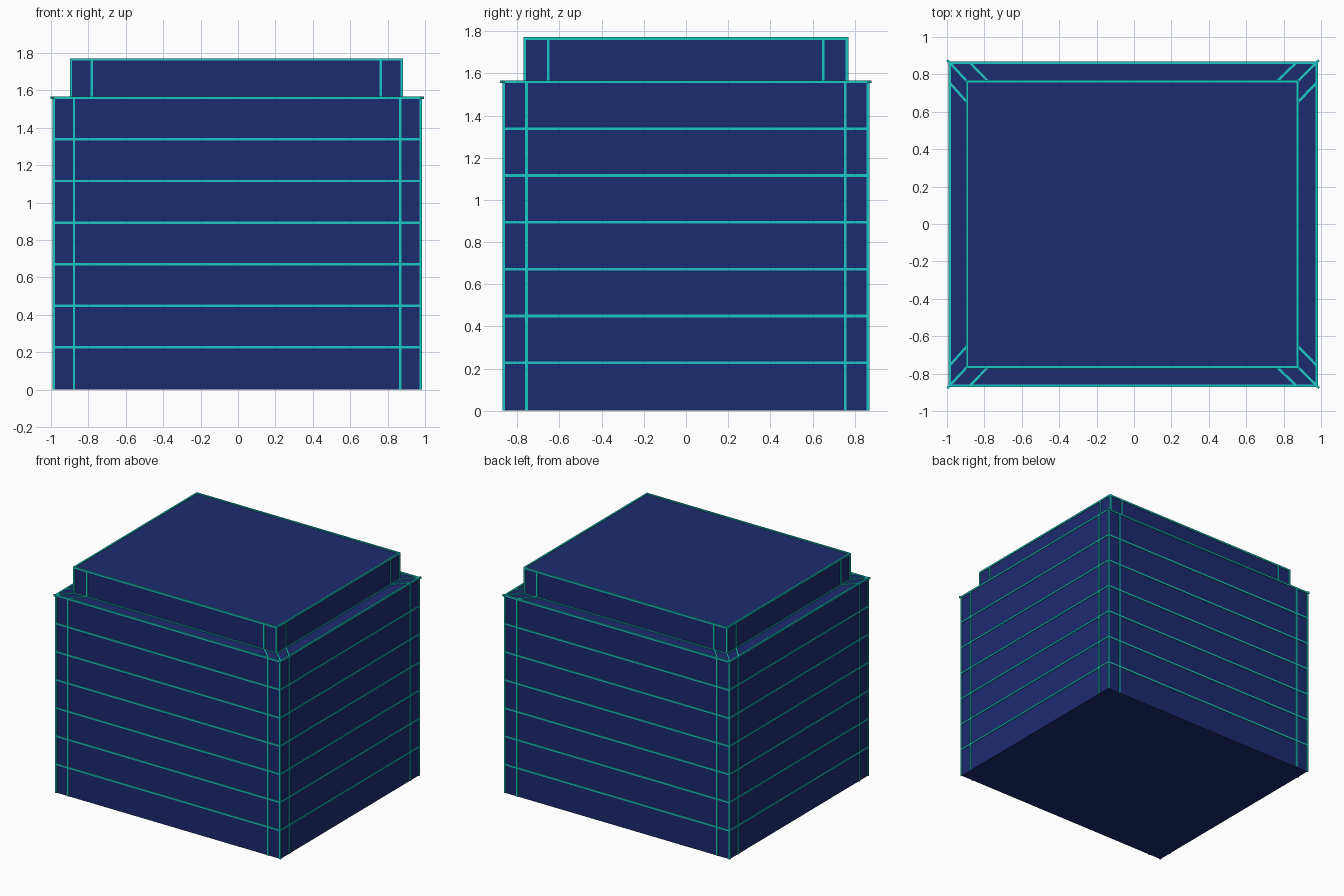
import bpy, bmesh
from mathutils import Vector, Matrix

if "Cube" in bpy.data.objects:
    bpy.data.objects.remove(bpy.data.objects["Cube"])

T = 0.013            # trim bar thickness
Z1, Z2 = 1.56, 1.765  # roof level, top of the upper block
BODY = (-0.985, 0.976, -0.864, 0.863)
BLOCK = (-0.893, 0.876, -0.765, 0.763)


def material(name, colour):
    m = bpy.data.materials.new(name)
    m.diffuse_color = colour
    m.use_nodes = True
    m.node_tree.nodes["Principled BSDF"].inputs["Base Color"].default_value = m.diffuse_color
    return m


navy = material("navy", (0.012, 0.024, 0.16, 1))
teal = material("teal", (0.01, 0.58, 0.55, 1))


def finish(name, bm, mat):
    me = bpy.data.meshes.new(name)
    bm.to_mesh(me)
    bm.free()
    me.materials.append(mat)
    ob = bpy.data.objects.new(name, me)
    bpy.context.collection.objects.link(ob)


def box(name, rect, z0, z1):
    x0, x1, y0, y1 = rect
    bm = bmesh.new()
    m = Matrix.Translation(((x0 + x1) / 2, (y0 + y1) / 2, (z0 + z1) / 2))
    bmesh.ops.create_cube(bm, size=1, matrix=m @ Matrix.Diagonal((x1 - x0, y1 - y0, z1 - z0, 1)))
    finish(name, bm, mat=navy)


def bars(name, segments):
    bm = bmesh.new()
    for a, b in segments:
        a, b = Vector(a), Vector(b)
        d = b - a
        # keep one bar side level (or square to the axes when vertical)
        side = Vector((1, 0, 0)) if abs(d.z) > 0.01 else d.cross(Vector((0, 0, 1))).normalized()
        axis = d.normalized()
        rot = Matrix((side, axis.cross(side), axis)).transposed().to_4x4()
        m = Matrix.Translation((a + b) / 2) @ rot @ Matrix.Diagonal((T, T, d.length, 1))
        bmesh.ops.create_cube(bm, size=1, matrix=m)
    finish(name, bm, teal)


def ring(rect, z):
    x0, x1, y0, y1 = rect
    h = T / 2
    return [((x0 - h, y, z), (x1 + h, y, z)) for y in (y0, y1)] + \
           [((x, y0 + h, z), (x, y1 - h, z)) for x in (x0, x1)]


def uprights(rect, z0, z1, inset):
    # corner posts plus a pair of strips set in from each corner
    x0, x1, y0, y1 = rect
    pts = []
    for x, sx in ((x0, 1), (x1, -1)):
        for y, sy in ((y0, 1), (y1, -1)):
            pts += [(x, y), (x + sx * inset, y), (x, y + sy * inset)]
    return [((x, y, z0), (x, y, z1)) for x, y in pts]


# Solid volumes
box("main_body", BODY, 0, Z1)
box("upper_block", BLOCK, Z1 - 0.01, Z2)

# Body trim
bars("body_bands", [s for k in range(7) for s in ring(BODY, 0.227 + 0.2221 * k)])
bars("body_uprights", uprights(BODY, 0, Z1, 0.108))

# Upper block trim
bars("block_edges", ring(BLOCK, Z1) + ring(BLOCK, Z2))
bars("block_uprights", uprights(BLOCK, Z1, Z2, 0.112))

# Mitre strips across the roof ledge
mitres = []
for i, sx in ((0, 1), (1, -1)):
    for j, sy in ((2, 1), (3, -1)):
        ox, oy, ix, iy = BODY[i], BODY[j], BLOCK[i], BLOCK[j]
        mitres += [((ox - sx * 0.013, oy - sy * 0.013, Z1), (ix, iy, Z1)),
                   ((ox + sx * 0.108, oy, Z1), (ix + sx * 0.112, iy, Z1)),
                   ((ox, oy + sy * 0.108, Z1), (ix, iy + sy * 0.112, Z1))]
bars("ledge_mitres", mitres)
